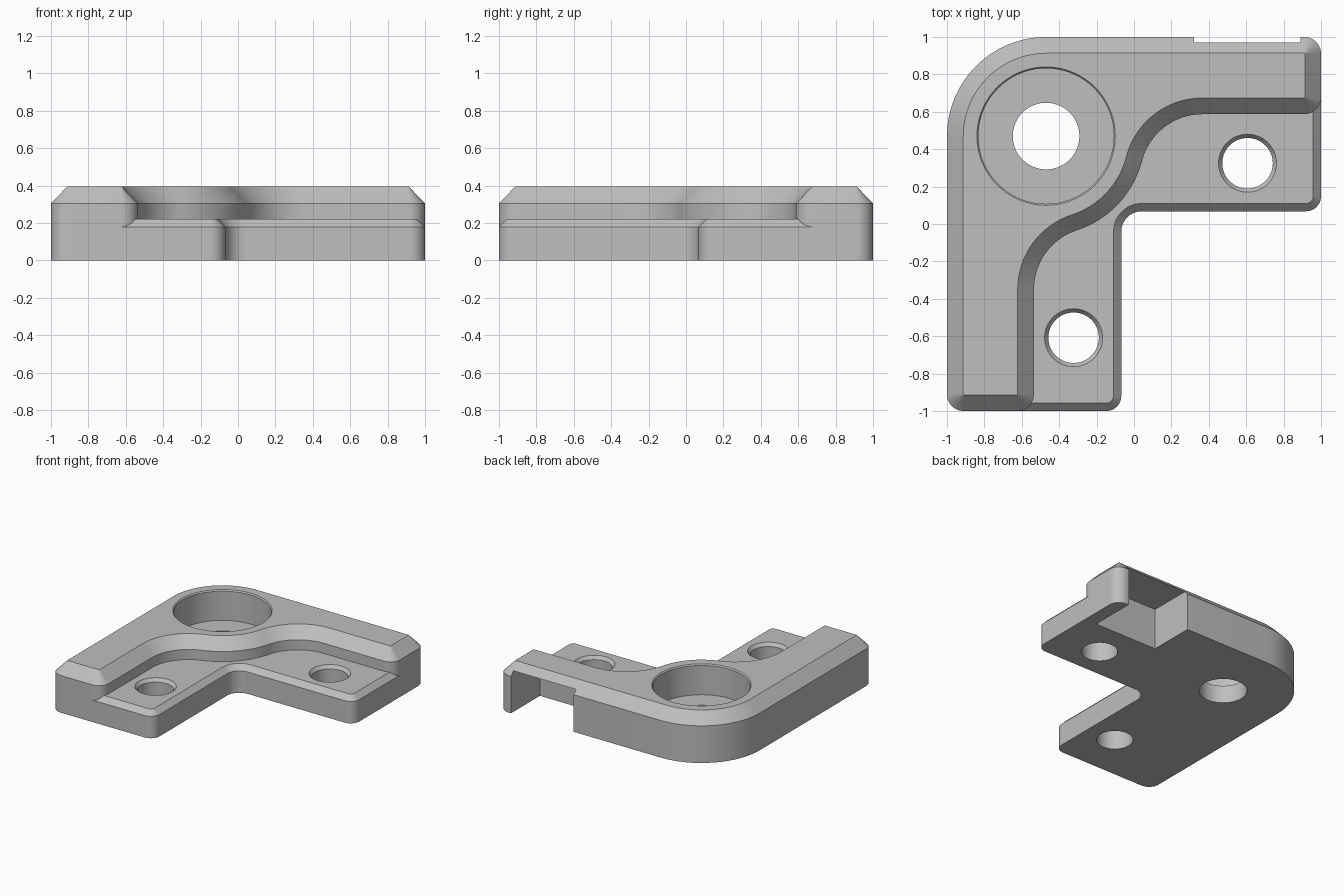
import bpy, bmesh
from math import sin, cos, radians, degrees, atan2, pi, hypot

if "Cube" in bpy.data.objects:
    bpy.data.objects.remove(bpy.data.objects["Cube"])

grey = bpy.data.materials.new("plain_grey")
grey.use_nodes = True
GREY = (0.52, 0.52, 0.52, 1)
grey.diffuse_color = GREY
grey.node_tree.nodes["Principled BSDF"].inputs["Base Color"].default_value = GREY


def outline(arcs, inset):
    """Closed path of (cx, cy, radius, start, end) arcs; clockwise arcs are hollow corners."""
    points = []
    for cx, cy, r, start, end in arcs:
        r += -inset if end > start else inset
        for i in range(17):
            a = radians(start + (end - start) * i / 16)
            points.append((cx + r * cos(a), cy + r * sin(a)))
    return points


def loft(name, sections):
    """Solid skinned over (points, height) sections with flat caps."""
    bm = bmesh.new()
    rings = [[bm.verts.new((x, y, z)) for x, y in pts] for pts, z in sections]
    for low, high in zip(rings, rings[1:]):
        for i in range(len(low)):
            j = (i + 1) % len(low)
            bm.faces.new((low[i], low[j], high[j], high[i]))
    bm.faces.new(rings[0][::-1])
    bm.faces.new(rings[-1])
    mesh = bpy.data.meshes.new(name)
    bm.to_mesh(mesh)
    bm.free()
    mesh.materials.append(grey)
    ob = bpy.data.objects.new(name, mesh)
    bpy.context.collection.objects.link(ob)
    return ob


def chamfered_slab(name, arcs, top, width, drop):
    side, cap = outline(arcs, 0), outline(arcs, width)
    return loft(name, [(side, 0), (side, top - drop), (cap, top)])


def turned(name, centre, profile):
    def circle(r):
        return [(centre[0] + r * cos(pi * i / 36), centre[1] + r * sin(pi * i / 36)) for i in range(72)]
    return loft(name, [(circle(r), z) for r, z in profile])


def combine(target, other, operation):
    mod = target.modifiers.new(operation.lower(), "BOOLEAN")
    mod.operation, mod.object, mod.solver = operation, other, "EXACT"
    bpy.context.view_layer.objects.active = target
    bpy.ops.object.modifier_apply(modifier=mod.name)
    bpy.data.objects.remove(other)


# Raised wall: two legs joined by a boss around the large hole
hx, hy, boss, bend, corner = -0.47, 0.47, 0.53, 0.3325, 0.09
inner_x, inner_y = -0.535, 0.587
ax = inner_x + bend
ay = hy - ((boss + bend) ** 2 - (ax - hx) ** 2) ** 0.5
by = inner_y - bend
bx = hx + ((boss + bend) ** 2 - (by - hy) ** 2) ** 0.5
turn_a = degrees(atan2(ay - hy, ax - hx))
turn_b = degrees(atan2(by - hy, bx - hx))
edge = 1 - corner
raised_arcs = [
    (-edge, -edge, corner, 180, 270),
    (inner_x - corner, -edge, corner, 270, 360),
    (ax, ay, bend, 180, turn_a + 180),
    (hx, hy, boss, turn_a, turn_b),
    (bx, by, bend, turn_b + 180, 90),
    (edge, inner_y + corner, corner, 270, 360),
    (edge, edge, corner, 0, 90),
    (hx, hy, boss, 90, 180),
]
body = chamfered_slab("corner_bracket", raised_arcs, 0.395, 0.087, 0.09)

# Low flange on the inside of the corner
flange_arcs = [
    (-0.75, -0.95, 0.05, 180, 270),
    (-0.148, -0.92, 0.08, 270, 360),
    (0.042, -0.042, 0.11, 180, 90),
    (0.92, 0.148, 0.08, 270, 360),
    (0.95, 0.75, 0.05, 0, 90),
    (-0.75, 0.75, 0.05, 90, 180),
]
flange = chamfered_slab("flange", flange_arcs, 0.222, 0.042, 0.042)
combine(body, flange, "UNION")

# Large stepped hole with a fine rim chamfer
combine(body, turned("large_hole", (hx, hy), [
    (0.178, -0.1), (0.178, 0.145), (0.362, 0.145), (0.362, 0.385), (0.382, 0.41)]), "DIFFERENCE")

# Two countersunk screw holes
for centre in ((0.607, 0.325), (-0.323, -0.608)):
    combine(body, turned("screw_hole", centre, [
        (0.135, -0.1), (0.135, 0.195), (0.155, 0.222), (0.155, 0.28)]), "DIFFERENCE")

# Pocket open to the back and the underside
pocket = [(0.32, 0.625), (0.89, 0.625), (0.89, 1.2), (0.32, 1.2)]
combine(body, loft("pocket", [(pocket, -0.1), (pocket, 0.337)]), "DIFFERENCE")

bpy.ops.object.select_all(action="DESELECT")
body.select_set(True)
bpy.context.view_layer.objects.active = body
bpy.ops.object.shade_smooth_by_angle(angle=radians(25))
